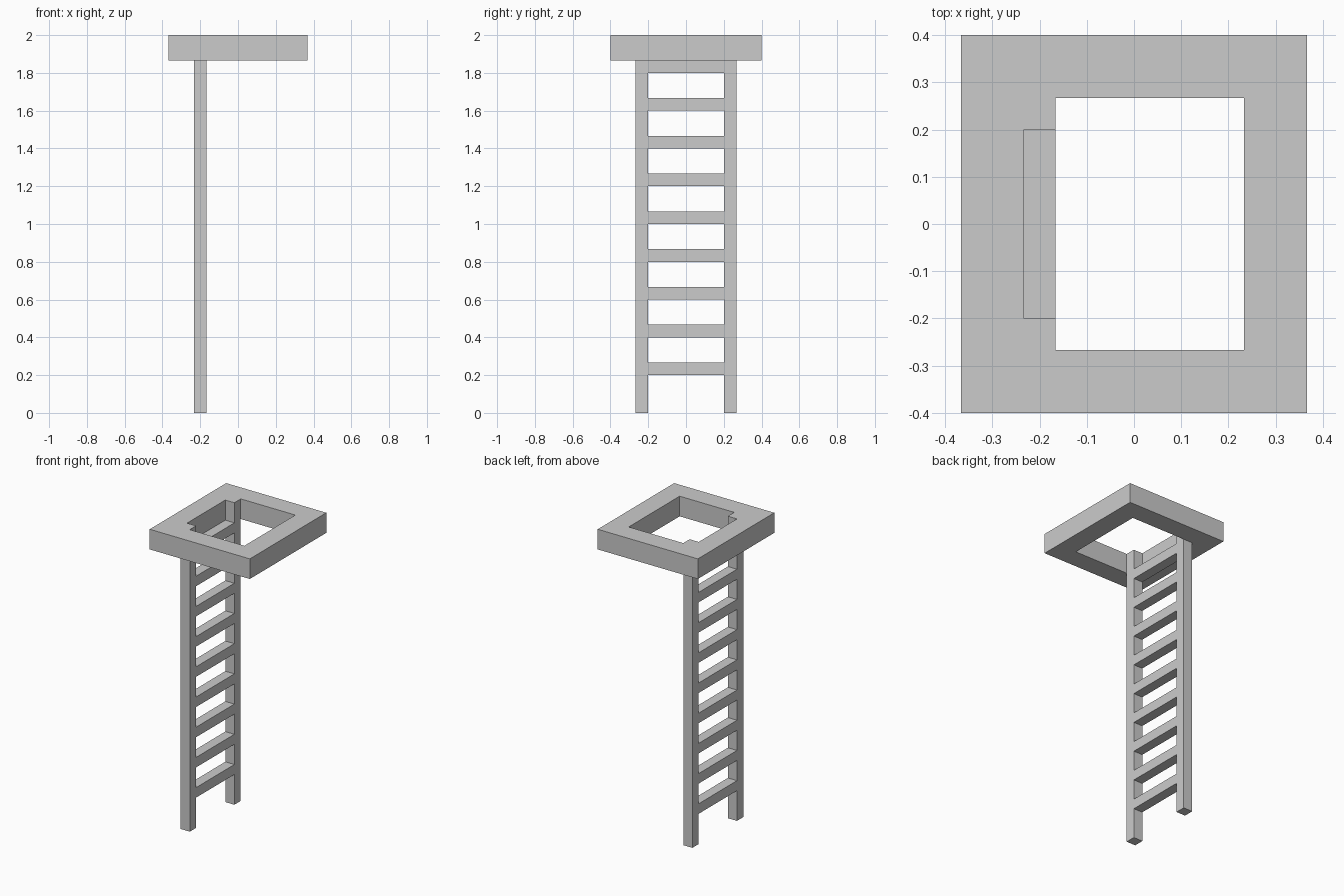
import bpy, bmesh
from mathutils import Vector

if "Cube" in bpy.data.objects:
    bpy.data.objects.remove(bpy.data.objects["Cube"])

U = 1 / 15  # module: every dimension is a multiple of this


def plate(name, loops, place, depth):
    """Fill 2D outlines (first outer, rest holes) and extrude them."""
    bm = bmesh.new()
    edges = []
    for loop in loops:
        verts = [bm.verts.new(Vector(place(a, b)) * U) for a, b in loop]
        edges += [bm.edges.new((v, verts[i - 1])) for i, v in enumerate(verts)]
    normal = Vector(depth).normalized()
    bmesh.ops.triangle_fill(bm, edges=edges, use_beauty=True, normal=normal)
    ext = bmesh.ops.extrude_face_region(bm, geom=bm.faces[:], use_keep_orig=True)
    moved = [g for g in ext["geom"] if isinstance(g, bmesh.types.BMVert)]
    bmesh.ops.translate(bm, verts=moved, vec=Vector(depth) * U)
    bmesh.ops.recalc_face_normals(bm, faces=bm.faces[:])
    mesh = bpy.data.meshes.new(name)
    bm.to_mesh(mesh)
    bm.free()
    obj = bpy.data.objects.new(name, mesh)
    bpy.context.collection.objects.link(obj)
    return obj


def rect(a0, b0, a1, b1):
    return [(a0, b0), (a1, b0), (a1, b1), (a0, b1)]


# Ladder: two rails and nine flush rungs, drawn in the y-z plane
outline = [(-4, 0), (-3, 0), (-3, 3), (3, 3), (3, 0), (4, 0), (4, 28), (-4, 28)]
gaps = [rect(-3, 4 + 3 * i, 3, 6 + 3 * i) for i in range(8)]
plate("ladder", [outline] + gaps, lambda y, z: (-3.5, y, z), (1, 0, 0))

# Hatch frame: thick slab with an opening notched over the ladder
opening = [(-2.5, -4), (3.5, -4), (3.5, 4), (-2.5, 4),
           (-2.5, 3), (-3.5, 3), (-3.5, -3), (-2.5, -3)]
plate("hatch_frame", [rect(-5.5, -6, 5.5, 6), opening],
      lambda x, y: (x, y, 28), (0, 0, 2))
